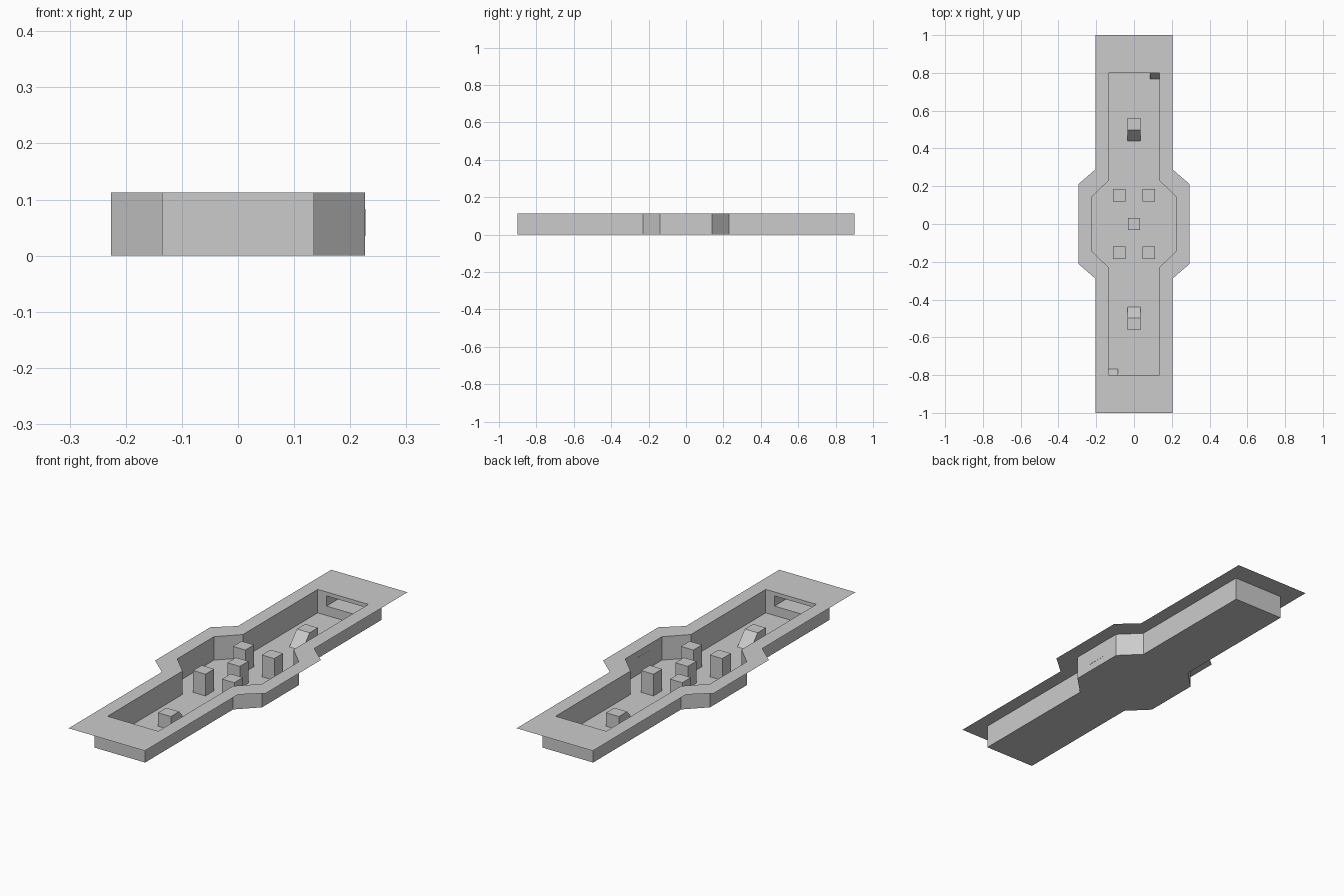
import bpy

if "Cube" in bpy.data.objects:
    bpy.data.objects.remove(bpy.data.objects["Cube"], do_unlink=True)

TOP = 0.113          # rim level
SILL, HEAD = 0.045, 0.094   # end window heights
W, OPEN, END = 0.135, 0.80, 0.90

grey = bpy.data.materials.new("plain_grey")
grey.use_nodes = True
grey.diffuse_color = (0.6, 0.6, 0.6, 1)
grey.node_tree.nodes["Principled BSDF"].inputs["Base Color"].default_value = (0.6, 0.6, 0.6, 1)


def make(name, verts, faces):
    mesh = bpy.data.meshes.new(name)
    mesh.from_pydata(verts, [], faces)
    mesh.materials.append(grey)
    obj = bpy.data.objects.new(name, mesh)
    bpy.context.collection.objects.link(obj)
    return obj


def outline(half_w, half_l, bay_w, bay_in, bay_out, z):
    """Counter-clockwise plan of a long strip with a chamfered middle bay."""
    right = [(half_w, -half_l), (half_w, -bay_out), (bay_w, -bay_in),
             (bay_w, bay_in), (half_w, bay_out), (half_w, half_l)]
    return [(x, y, z) for x, y in right + [(-x, -y) for x, y in right]]


def ring(n):
    """Quads joining two loops of n points."""
    return [(i, (i + 1) % n, n + (i + 1) % n, n + i) for i in range(n)]


def prism(name, profile, x0, x1, turn=1):
    """Extrude a (y, z) profile along x; turn=-1 spins it half a turn about z."""
    n = len(profile)
    verts = [(turn * x, turn * y, z) for x in (x0, x1) for y, z in profile]
    faces = [tuple(reversed(range(n))), tuple(range(n, 2 * n))] + ring(n)
    return make(name, verts, faces)


def box(name, x, y, size, height):
    a, b = y - size / 2, y + size / 2
    return prism(name, [(a, 0), (b, 0), (b, height), (a, height)],
                 x - size / 2, x + size / 2)


# Flat rim around the opening
make("rim", outline(0.203, 1.0, 0.295, 0.21, 0.29, TOP)
     + outline(W, OPEN, 0.226, 0.14, 0.23, TOP), ring(12))

# Thin-walled trough with floor
base = outline(W, END, 0.226, 0.14, 0.23, 0)
upper = [(x, y, TOP) for x, y, z in base]
make("trough", base + upper, ring(12) + [tuple(reversed(range(12)))])

# Pillars in the middle bay
box("centre_pillar", 0, 0, 0.066, 0.105)
for sx in (-1, 1):
    for sy in (-1, 1):
        box("bay_pillar", sx * 0.077, sy * 0.152, 0.066, 0.105)

for side, turn in (("back", 1), ("front", -1)):
    # Block with a sloped face toward the centre
    prism(side + "_ramp_block", [(0.44, 0), (0.56, 0), (0.56, 0.065), (0.497, 0.065)],
          -0.034, 0.034, turn)

    # End wall with a long window, a raised ledge behind it and a jamb
    jamb = -0.088
    quads = [
        [(-W, OPEN, 0), (jamb, OPEN, 0), (jamb, OPEN, TOP), (-W, OPEN, TOP)],
        [(jamb, OPEN, 0), (W, OPEN, 0), (W, OPEN, SILL), (jamb, OPEN, SILL)],
        [(jamb, OPEN, HEAD), (W, OPEN, HEAD), (W, OPEN, TOP), (jamb, OPEN, TOP)],
        [(jamb, OPEN, SILL), (W, OPEN, SILL), (W, END, SILL), (jamb, END, SILL)],
        [(jamb, OPEN, SILL), (jamb, END, SILL), (jamb, END, TOP), (jamb, OPEN, TOP)],
    ]
    verts = [(turn * x, turn * y, z) for q in quads for x, y, z in q]
    make(side + "_end_wall", verts,
         [tuple(range(4 * i, 4 * i + 4)) for i in range(len(quads))])

    # Small steep ramp up to the ledge
    prism(side + "_ledge_ramp", [(0.767, 0), (OPEN, 0), (OPEN, SILL)], 0.085, W, turn)

# Thin panel on the side wall of the bay
prism("side_panel", [(-0.05, 0.035), (0.05, 0.035), (0.05, 0.083), (-0.05, 0.083)],
      0.225, 0.227)
